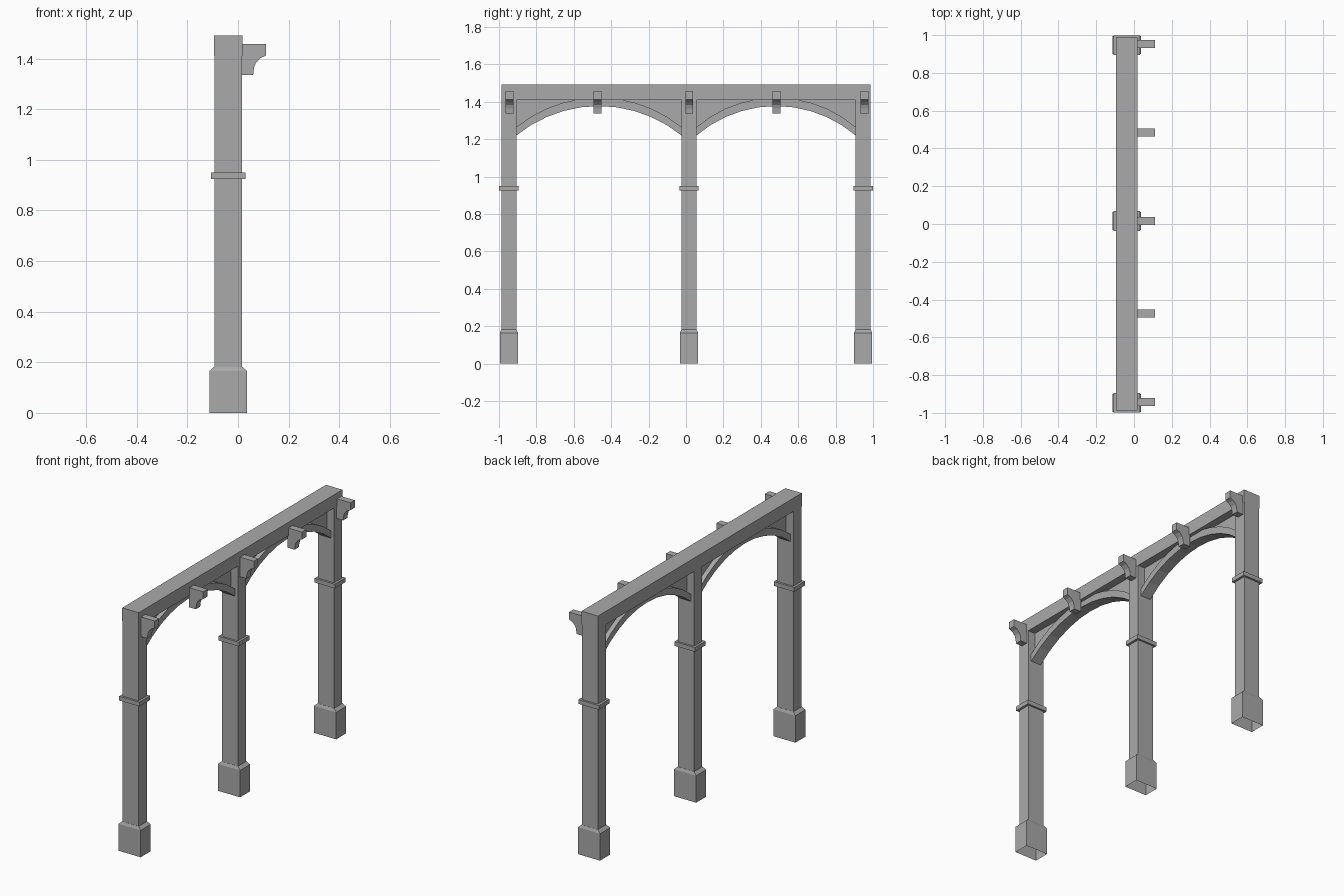
import bpy
import bmesh
import math

cube = bpy.data.objects.get("Cube")
if cube:
    bpy.data.objects.remove(cube)

stone = bpy.data.materials.new("grey stone")
stone.use_nodes = True
stone.diffuse_color = (0.4, 0.4, 0.4, 1)
stone.node_tree.nodes["Principled BSDF"].inputs["Base Color"].default_value = (0.4, 0.4, 0.4, 1)

MID_X = -0.0385      # centre line of posts and beam
BEAM_BOTTOM, BEAM_TOP = 1.41, 1.492


def finish(name, bm):
    bmesh.ops.recalc_face_normals(bm, faces=bm.faces)
    mesh = bpy.data.meshes.new(name)
    bm.to_mesh(mesh)
    bm.free()
    mesh.materials.append(stone)
    obj = bpy.data.objects.new(name, mesh)
    bpy.context.collection.objects.link(obj)
    return obj


def box(name, x, y, z0, z1, wide, deep):
    bm = bmesh.new()
    bmesh.ops.create_cube(bm, size=1)
    for v in bm.verts:
        v.co = (x + v.co.x * wide, y + v.co.y * deep, z0 + (v.co.z + 0.5) * (z1 - z0))
    return finish(name, bm)


def prism(name, start, offset):
    """Extrude a flat outline along an offset."""
    bm = bmesh.new()
    face = bm.faces.new([bm.verts.new(p) for p in start])
    grown = bmesh.ops.extrude_face_region(bm, geom=[face], use_keep_orig=True)
    moved = [g for g in grown["geom"] if isinstance(g, bmesh.types.BMVert)]
    bmesh.ops.translate(bm, verts=moved, vec=offset)
    return finish(name, bm)


def post_base(name, y):
    """Plinth, open underneath, with a sloped shoulder."""
    bm = bmesh.new()
    rings = []
    for wide, deep, z in ((0.15, 0.096, 0), (0.15, 0.096, 0.165), (0.112, 0.082, 0.182)):
        rings.append([bm.verts.new((MID_X + sx * wide / 2, y + sy * deep / 2, z))
                      for sx, sy in ((-1, -1), (1, -1), (1, 1), (-1, 1))])
    for low, high in zip(rings, rings[1:]):
        for i in range(4):
            j = (i + 1) % 4
            bm.faces.new((low[i], low[j], high[j], high[i]))
    bm.faces.new(rings[-1])
    finish(name, bm)


def arch(label, y0, y1):
    """Curved rib with a thin infill panel above it."""
    mid, half, rise, apex = (y0 + y1) / 2, (y1 - y0) / 2, 0.157, 1.377
    radius = (half ** 2 + rise ** 2) / (2 * rise)
    sweep = math.asin(half / radius)
    steps = 10
    curve = []
    for i in range(steps + 1):
        a = sweep * (2 * i / steps - 1)
        curve.append((mid + radius * math.sin(a), apex - radius * (1 - math.cos(a))))
    top = [(y, z + 0.045) for y, z in curve]
    rib = curve + top[::-1]
    prism(label + "_arch_rib", [(-0.073, y, z) for y, z in rib], (0.069, 0, 0))
    panel = [(y, z + 0.02) for y, z in curve] + [(y1, 1.42), (y0, 1.42)]
    prism(label + "_arch_panel", [(-0.045, y, z) for y, z in panel], (0.013, 0, 0))


# Posts with plinths and collars
for label, y in (("front", -0.947), ("middle", 0.016), ("back", 0.947)):
    post_base(label + "_post_base", y)
    box(label + "_post", MID_X, y, 0.17, BEAM_BOTTOM, 0.109, 0.08)
    box(label + "_post_collar", MID_X, y, 0.925, 0.951, 0.138, 0.104)

# Top beam
box("top_beam", MID_X, 0, BEAM_BOTTOM, BEAM_TOP, 0.112, 1.974)

# Arches between the posts
arch("front", -0.907, -0.024)
arch("back", 0.056, 0.907)

# Scooped brackets on one side of the beam
profile = [(0.012, 1.457), (0.11, 1.457), (0.11, 1.412), (0.088, 1.402), (0.07, 1.383),
           (0.063, 1.363), (0.06, 1.336), (0.012, 1.336)]
for i, y in enumerate((-0.943, -0.473, 0.017, 0.484, 0.954)):
    prism(f"bracket_{i + 1}", [(x, y - 0.021, z) for x, z in profile], (0, 0.042, 0))
